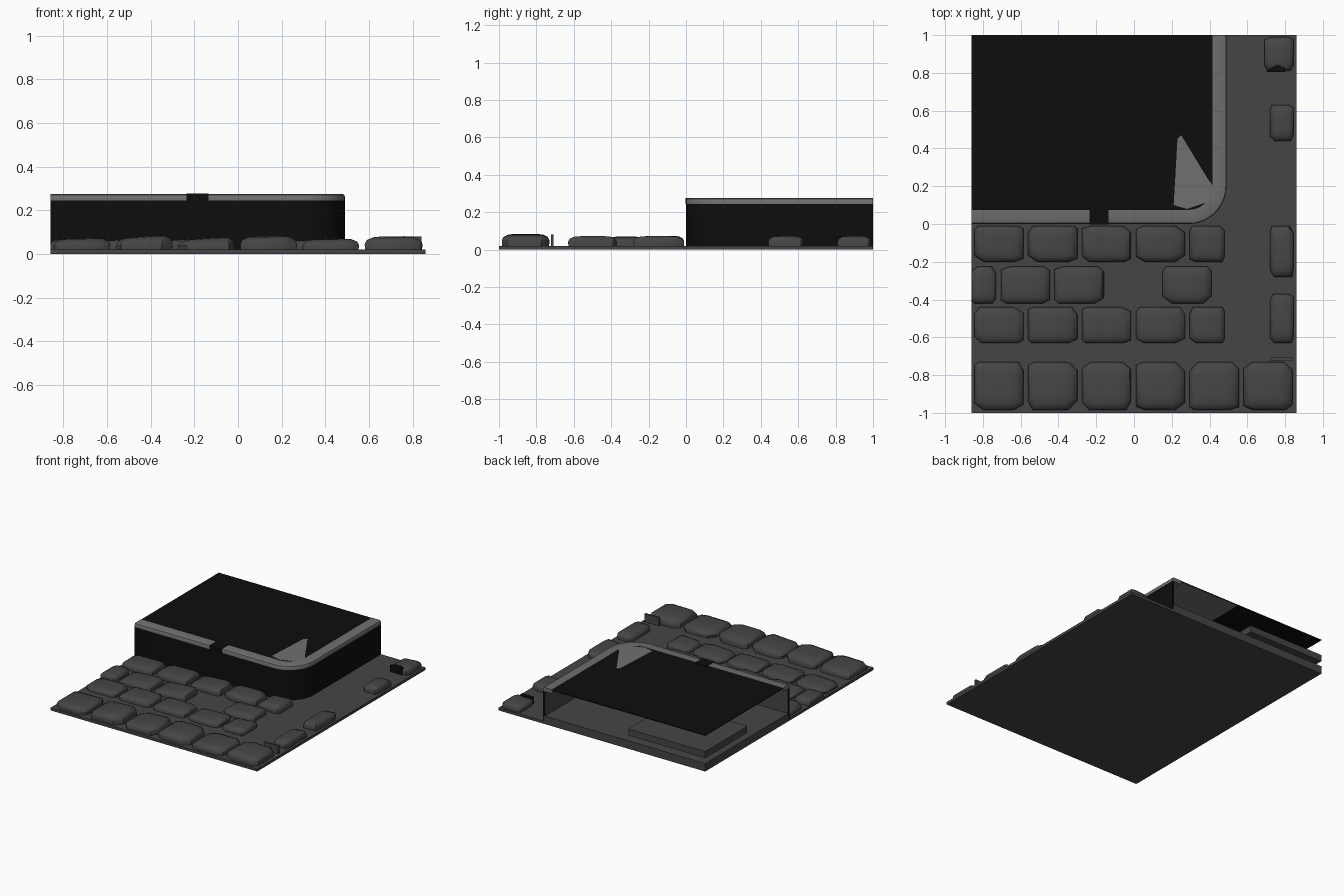
import bpy, bmesh, math, random
from mathutils import Vector

random.seed(4)
if "Cube" in bpy.data.objects:
    bpy.data.objects.remove(bpy.data.objects["Cube"])


def material(name, value):
    m = bpy.data.materials.new(name)
    m.use_nodes = True
    colour = (value, value, value, 1)
    m.diffuse_color = colour
    m.node_tree.nodes["Principled BSDF"].inputs["Base Color"].default_value = colour
    return m


stone_grey = material("stone_grey", 0.06)
rim_grey = material("rim_grey", 0.16)
black = material("black", 0.004)


def finish(name, bm, *mats, smooth=None):
    bmesh.ops.recalc_face_normals(bm, faces=bm.faces)
    mesh = bpy.data.meshes.new(name)
    bm.to_mesh(mesh)
    bm.free()
    ob = bpy.data.objects.new(name, mesh)
    bpy.context.collection.objects.link(ob)
    for m in mats:
        mesh.materials.append(m)
    if smooth:
        bpy.ops.object.select_all(action='DESELECT')
        ob.select_set(True)
        bpy.context.view_layer.objects.active = ob
        bpy.ops.object.shade_smooth_by_angle(angle=math.radians(smooth))
    return ob


def prism(name, outline, z0, z1, mat):
    bm = bmesh.new()
    low = [bm.verts.new((x, y, z0)) for x, y in outline]
    high = [bm.verts.new((x, y, z1)) for x, y in outline]
    bm.faces.new(low)
    bm.faces.new(high)
    n = len(outline)
    for i in range(n):
        j = (i + 1) % n
        bm.faces.new((low[i], low[j], high[j], high[i]))
    return finish(name, bm, mat)


def box(name, x0, x1, y0, y1, z0, z1, mat):
    return prism(name, [(x0, y0), (x1, y0), (x1, y1), (x0, y1)], z0, z1, mat)


# Plan line of the raised corner, offset inwards
W, RIGHT, R = 0.86, 0.49, 0.2


def corner_path(off, steps=10):
    pts = [(-W, off)]
    for i in range(steps + 1):
        a = math.pi / 2 * (i / steps - 1)
        pts.append((RIGHT - R + (R - off) * math.cos(a), R + (R - off) * math.sin(a)))
    return pts + [(RIGHT - off, 1)]


def sweep(name, section, mats, inner_edges=(), smooth=None):
    # closed (offset, height) section carried along the corner
    bm = bmesh.new()
    rails = [[bm.verts.new((x, y, z)) for x, y in corner_path(o)] for o, z in section]
    n = len(rails)
    for k in range(n):
        a, b = rails[k], rails[(k + 1) % n]
        for i in range(len(a) - 1):
            f = bm.faces.new((a[i], a[i + 1], b[i + 1], b[i]))
            f.material_index = 1 if k in inner_edges else 0
    for end in (0, -1):
        bm.faces.new([r[end] for r in rails])
    return finish(name, bm, *mats, smooth=smooth)


# Ground and raised corner block
box("ground", -W, W, -1, 1, 0, 0.02, stone_grey)
prism("floor_slab", corner_path(0.005) + [(-W, 1)], 0.0, 0.06, stone_grey)
sweep("curb_wall", [(0, 0.02), (0, 0.245), (0.015, 0.245), (0.015, 0.02)],
      (black, stone_grey), inner_edges=(2,), smooth=30)
sweep("curb_rim", [(0, 0.245), (0, 0.262), (0.004, 0.271), (0.014, 0.275),
                   (0.075, 0.275), (0.075, 0.245)], (rim_grey,), smooth=40)
prism("top_surface", corner_path(0.07) + [(-W, 1)], 0.268, 0.273, black)
box("top_underside", -0.1, 0.42, 0.1, 0.999, 0.264, 0.267, rim_grey)
box("rim_gap", -0.235, -0.135, -0.002, 0.09, 0.243, 0.277, black)
prism("worn_patch", [(0.21, 0.1), (0.28, 0.08), (0.4, 0.12), (0.42, 0.2), (0.39, 0.24),
                     (0.25, 0.47), (0.23, 0.45)], 0.272, 0.275, rim_grey)
box("inner_slab", -W, -0.22, 0.5, 1, 0.1, 0.15, stone_grey)


# Rounded cobblestones with chipped corners and sloping tops
def cobble(name, x0, x1, y0, y1, height, tilt, cut=False):
    cx, cy, hx, hy = (x0 + x1) / 2, (y0 + y1) / 2, (x1 - x0) / 2, (y1 - y0) / 2
    outline = []
    for sx, sy in ((1, 1), (-1, 1), (-1, -1), (1, -1)):
        c, d = random.uniform(0.12, 0.4), random.uniform(0.12, 0.4)
        pair = [Vector((sx, sy * (1 - d))), Vector((sx * (1 - c), sy))]
        outline += pair if sx == sy else pair[::-1]
    if cut:
        for p in outline:
            p.x = max(p.x * 2 + 1, -1) if p.x < 0 else p.x
    bm = bmesh.new()
    rings = []
    for scale, rise in ((0.97, 0), (1, 0.5), (0.93, 0.76), (0.72, 0.95), (0.4, 1)):
        ring = []
        for p in outline:
            q = p * scale
            z = 0.01 + rise * (height - 0.01 + tilt * q.x)
            ring.append(bm.verts.new((cx + q.x * hx, cy + q.y * hy, z)))
        rings.append(ring)
    for a, b in zip(rings, rings[1:]):
        for i in range(8):
            j = (i + 1) % 8
            bm.faces.new((a[i], a[j], b[j], b[i]))
    bm.faces.new(rings[0])
    bm.faces.new(rings[-1])
    bmesh.ops.remove_doubles(bm, verts=bm.verts, dist=0.0005)
    finish(name, bm, stone_grey, smooth=40)


STEP = 0.285
rows = [  # start x, y range, columns, height
    (-0.845, -0.2, -0.01, range(5), 0.07),
    (-0.705, -0.42, -0.225, (0, 1, 3), 0.066),
    (-0.845, -0.63, -0.44, range(5), 0.065),
    (-0.845, -0.985, -0.73, range(6), 0.074),
]
for r, (start, y0, y1, columns, height) in enumerate(rows):
    for c in columns:
        x0 = start + STEP * c
        x1 = x0 + 0.26
        if c == 4 and r in (0, 2):
            x1 = 0.48
        lift = random.uniform(-0.006, 0.008)
        cobble(f"cobble_{r}_{c}", x0, x1, y0, y1, height + lift, random.uniform(0, 0.014))
cobble("cobble_left_edge", -W, -0.73, -0.42, -0.225, 0.065, 0, cut=True)

for i, (x0, y0, y1) in enumerate([(0.72, -0.28, -0.01), (0.72, -0.63, -0.37),
                                  (0.72, 0.44, 0.63), (0.69, 0.81, 0.99)]):
    cobble(f"edge_cobble_{i}", x0, 0.845, y0, y1, 0.07, 0.006)

# Small fragments beside the edge stones
box("stone_sliver", 0.72, 0.84, -0.722, -0.708, 0.01, 0.08, stone_grey)
prism("dark_chip", [(0.7, 0.805), (0.8, 0.805), (0.8, 0.825), (0.76, 0.845), (0.72, 0.825)],
      0.02, 0.071, black)
